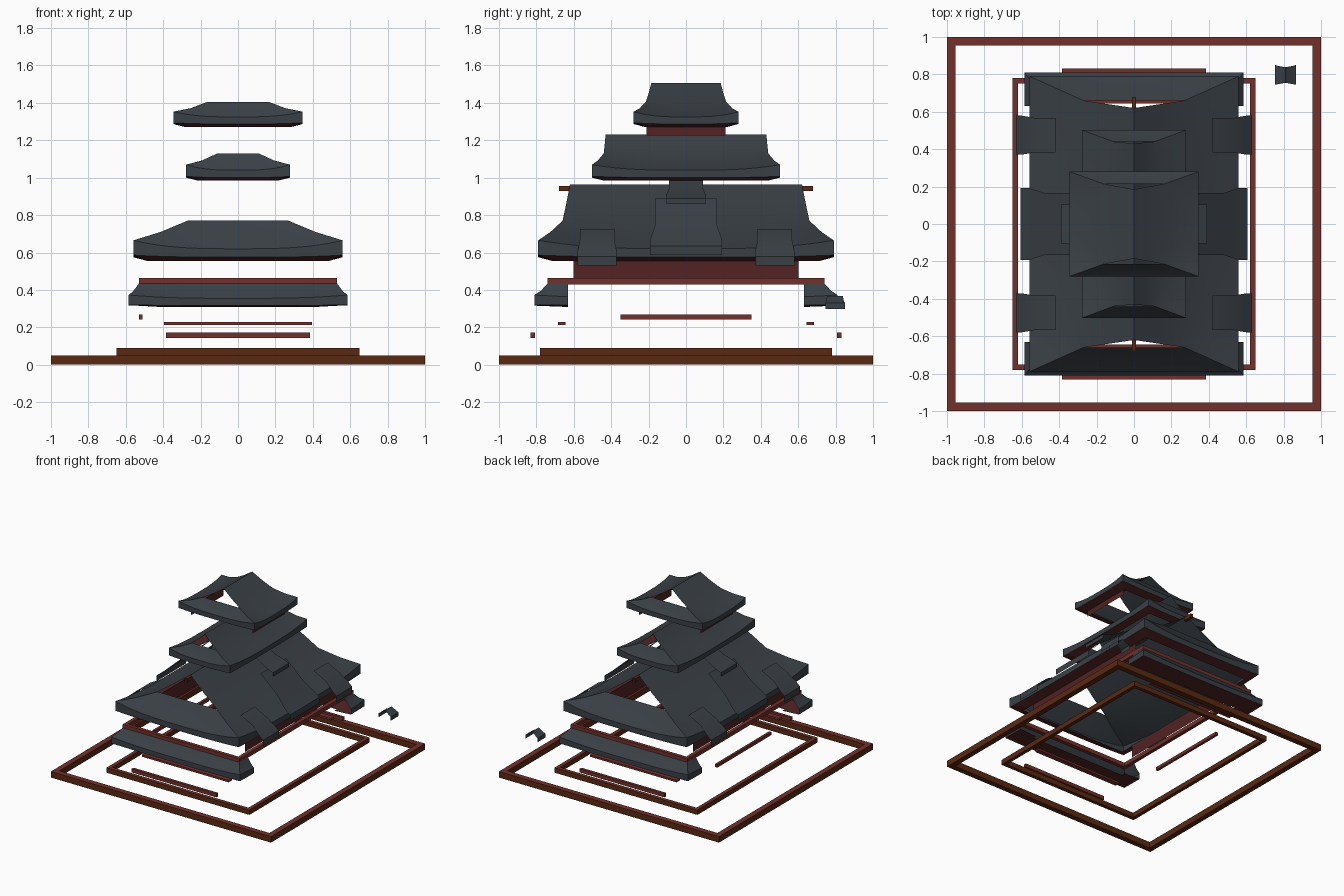
import bpy, bmesh, math
from mathutils import Vector

if "Cube" in bpy.data.objects:
    bpy.data.objects.remove(bpy.data.objects["Cube"])


def material(name, rgb):
    m = bpy.data.materials.new(name)
    m.diffuse_color = (*rgb, 1)
    m.use_nodes = True
    m.node_tree.nodes["Principled BSDF"].inputs["Base Color"].default_value = m.diffuse_color
    return m


SLATE = material("slate_grey", (0.042, 0.051, 0.061))
RED = material("lacquer_red", (0.17, 0.03, 0.024))
BROWN = material("timber_brown", (0.10, 0.022, 0.006))
DARK = material("dark_red", (0.085, 0.017, 0.017))


def finish(name, bm, mats, smooth=False):
    me = bpy.data.meshes.new(name)
    bm.to_mesh(me)
    bm.free()
    ob = bpy.data.objects.new(name, me)
    bpy.context.collection.objects.link(ob)
    for m in mats:
        me.materials.append(m)
    if smooth:
        bpy.ops.object.select_all(action='DESELECT')
        ob.select_set(True)
        bpy.context.view_layer.objects.active = ob
        bpy.ops.object.shade_smooth_by_angle(angle=math.radians(35))
    return ob


def loft(bm, rows, mat=0, facing=(0, 0, 1)):
    """Skin a list of point rows, with normals turned towards 'facing'."""
    vs = [[bm.verts.new(p) for p in r] for r in rows]
    for a, b in zip(vs, vs[1:]):
        for i in range(len(a) - 1):
            f = bm.faces.new((a[i], a[i + 1], b[i + 1], b[i]))
            f.normal_update()
            if f.normal.dot(Vector(facing)) < 0:
                f.normal_flip()
            f.material_index = mat


def box(name, lo, hi, mat, open_ends=False):
    bm = bmesh.new()
    bmesh.ops.create_cube(bm, size=1)
    for v in bm.verts:
        v.co = [(l + h) / 2 + c * (h - l) for l, h, c in zip(lo, hi, v.co)]
    if open_ends:
        bm.normal_update()
        ends = [f for f in bm.faces if abs(f.normal.y) > 0.9]
        bmesh.ops.delete(bm, geom=ends, context='FACES')
    return finish(name, bm, [mat])


def frame(name, hx, hy, w, z0, z1, side, top):
    """Mitred rectangular frame; upper faces take the second colour."""
    bm = bmesh.new()
    rings = []
    for d, z in ((0, z0), (0, z1), (w, z1), (w, z0)):
        x, y = hx - d, hy - d
        rings.append([bm.verts.new((sx * x, sy * y, z))
                      for sx, sy in ((-1, -1), (1, -1), (1, 1), (-1, 1))])
    for k in range(4):
        a, b = rings[k], rings[(k + 1) % 4]
        for i in range(4):
            j = (i + 1) % 4
            bm.faces.new((a[i], a[j], b[j], b[i]))
    bmesh.ops.recalc_face_normals(bm, faces=bm.faces)
    for f in bm.faces:
        f.material_index = 1 if f.normal.z > 0.5 else 0
    return finish(name, bm, [side, top])


def roof(name, eave, foot, ridge, ze, up, zf, zs, inset, cut=None):
    """Hip-and-gable roof with open gables, raised corners, red soffit.
    eave=(x,y)  foot=(x,y,z) of gable  ridge=(y,z) or None."""
    ex, ey = eave
    gx, gy, gz = foot
    n = 20
    ts = [-1 + 2 * i / n for i in range(n + 1)]
    lift = [abs(t) ** 3 for t in ts]
    bm = bmesh.new()
    for axis in (0, 1):
        for s in (-1, 1):
            def row(across, along, z, k=0):
                pts = []
                for t, l in zip(ts, lift):
                    p = (s * across, t * along) if axis == 0 else (t * along, s * across)
                    pts.append((*p, z + k * l))
                return pts
            g, e = ((gx, gy), (ex, ey)) if axis == 0 else ((gy, gx), (ey, ex))
            mid = [g[i] + (e[i] - g[i]) * 0.5 for i in (0, 1)]
            rows = [row(*g, gz), row(*mid, (gz + ze) / 2 - 0.008, up * 0.5), row(*e, ze, up)]
            if ridge and axis == 0:
                rows.insert(0, row(0, ridge[0], ridge[1]))
                rows.insert(1, row(gx / 2, (ridge[0] + gy) / 2, (ridge[1] + gz) / 2 - 0.005))
            out = (s, 0, 0.5) if axis == 0 else (0, s, 0.5)
            loft(bm, rows + [row(*e, zf, up * 0.25)], 0, out)
            loft(bm, [row(*e, zf, up * 0.25), row(e[0] - inset, e[1] - inset, zs)], 1, (0, 0, -1))
    bmesh.ops.remove_doubles(bm, verts=bm.verts, dist=1e-4)
    if cut:  # keep only the front and back ends
        for y in (-cut, cut):
            bmesh.ops.bisect_plane(bm, geom=bm.verts[:] + bm.edges[:] + bm.faces[:],
                                   plane_co=(0, y, 0), plane_no=(0, 1, 0))
        gone = [f for f in bm.faces if abs(f.calc_center_median().y) < cut]
        bmesh.ops.delete(bm, geom=gone, context='FACES')
    return finish(name, bm, [SLATE, DARK], True)


def dormer(name, profile, y, w_top, w_low, s):
    """Curved side roof sheet: profile of (x, z) swept across y, flaring low down."""
    bm = bmesh.new()
    rows = []
    for i, (x, z) in enumerate(profile):
        w = w_top if i < 2 else w_low
        rows.append([(s * x, y - w, z), (s * x, y + w, z)])
    loft(bm, rows, 0, (s, 0, 0.5))
    return finish(name, bm, [SLATE], True)


def panel(name, x, hy, z0, z1):
    bm = bmesh.new()
    loft(bm, [[(x, -hy, z0), (x, hy, z0)], [(x, -hy, z1), (x, hy, z1)]], 0, (x, 0, 0))
    finish(name, bm, [DARK])


# Ground frames and waist frame
frame("base_frame", 1, 1, 0.045, 0, 0.05, BROWN, RED)
frame("inner_base_frame", 0.65, 0.78, 0.03, 0.05, 0.09, BROWN, RED)
frame("waist_frame", 0.53, 0.74, 0.03, 0.43, 0.463, RED, RED)

# Loose beams
for s, side in ((-1, "front"), (1, "back")):
    box(side + "_low_beam", (-0.385, s * 0.82 - 0.012, 0.143), (0.385, s * 0.82 + 0.012, 0.172), RED)
    box(side + "_thin_beam", (-0.395, s * 0.665 - 0.02, 0.213), (0.395, s * 0.665 + 0.02, 0.229), RED)
    box(side + "_ridge_end", (-0.012, min(s * 0.6, s * 0.68), 0.928),
        (0.012, max(s * 0.6, s * 0.68), 0.957), BROWN, True)
box("left_beam", (-0.53, -0.35, 0.242), (-0.51, 0.35, 0.268), RED)

# Stacked roofs
roof("skirt_roof", (0.585, 0.81), (0.53, 0.74, 0.435), None, 0.355, 0.018, 0.316, 0.31, 0.15, 0.63)
roof("main_roof", (0.56, 0.79), (0.27, 0.66, 0.77), (0.62, 0.965), 0.62, 0.045, 0.575, 0.555, 0.075)
roof("middle_roof", (0.277, 0.502), (0.11, 0.44, 1.13), (0.43, 1.23), 1.04, 0.03, 1.0, 0.985, 0.06)
roof("top_roof", (0.345, 0.28), (0.165, 0.215, 1.405), (0.185, 1.507), 1.325, 0.028, 1.287, 1.27, 0.065)

# Side dormer sheets and wall panels
small = [(0.42, 0.727), (0.53, 0.67), (0.60, 0.61), (0.632, 0.58), (0.632, 0.53)]
big = [(0.32, 0.89), (0.48, 0.745), (0.56, 0.67), (0.607, 0.635), (0.607, 0.587)]
upper = [(0.16, 1.012), (0.27, 0.94), (0.34, 0.91), (0.39, 0.89), (0.39, 0.86)]
for s, side in ((-1, "left"), (1, "right")):
    dormer(side + "_dormer_front", small, -0.475, 0.092, 0.104, s)
    dormer(side + "_dormer_back", small, 0.475, 0.092, 0.104, s)
    dormer(side + "_dormer_big", big, 0, 0.166, 0.192, s)
    dormer(side + "_dormer_upper", upper, 0, 0.092, 0.105, s)
    panel(side + "_main_wall", s * 0.485, 0.602, 0.455, 0.56)
    panel(side + "_top_wall", s * 0.28, 0.212, 1.225, 1.29)

# Small detached gable cap in the back right corner
bm = bmesh.new()
for s in (-1, 1):
    loft(bm, [[(0.81, 0.755, 0.367), (0.81, 0.838, 0.367)],
              [(0.81 + s * 0.038, 0.748, 0.338), (0.81 + s * 0.038, 0.845, 0.338)],
              [(0.81 + s * 0.055, 0.745, 0.33), (0.81 + s * 0.055, 0.85, 0.33)],
              [(0.81 + s * 0.055, 0.745, 0.298), (0.81 + s * 0.055, 0.85, 0.298)]], 0, (s, 0, 0.5))
bmesh.ops.remove_doubles(bm, verts=bm.verts, dist=1e-4)
finish("corner_cap", bm, [SLATE], True)
